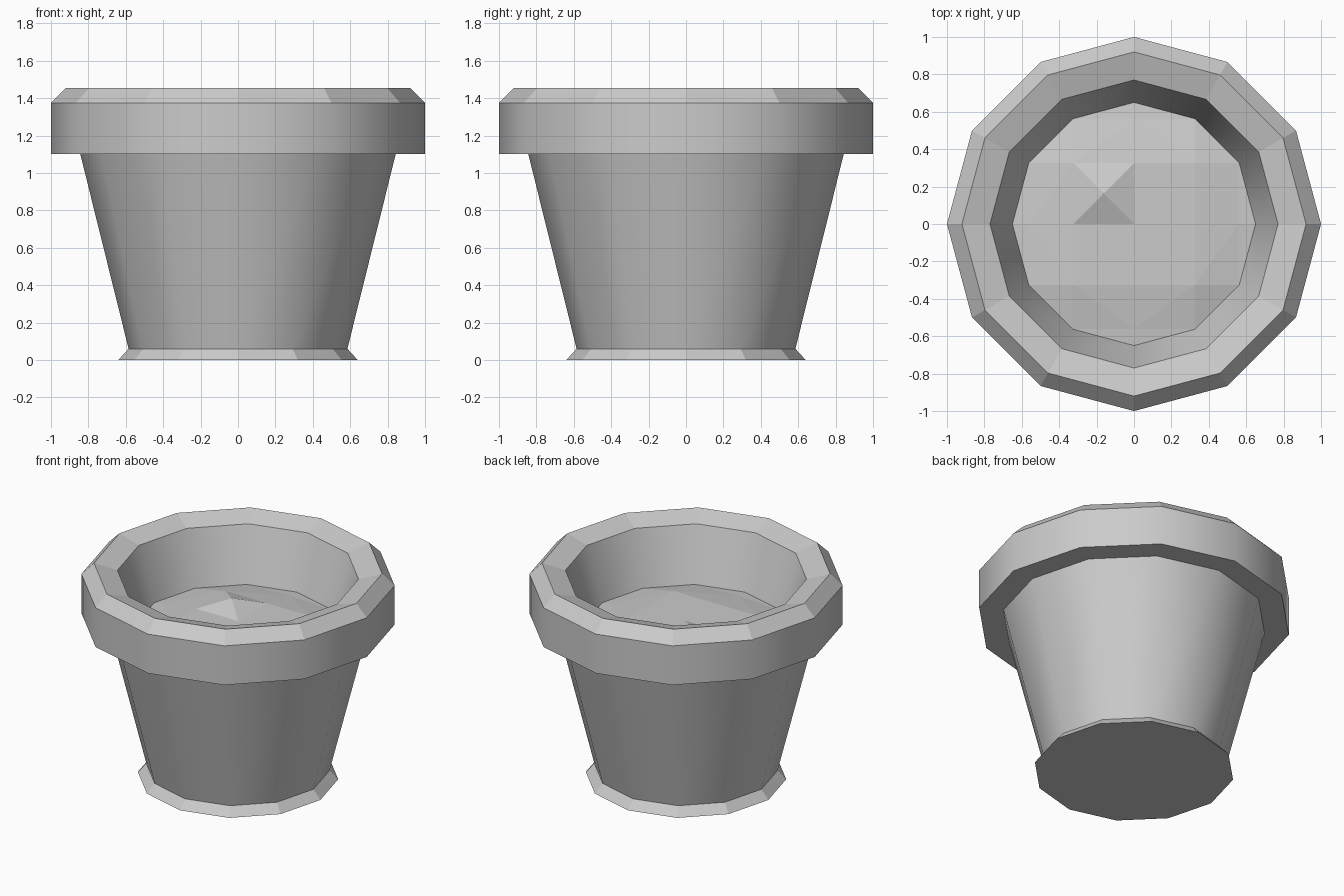
import bpy, bmesh
from math import cos, sin, pi
from mathutils import Vector
from mathutils.geometry import delaunay_2d_cdt

if "Cube" in bpy.data.objects:
    bpy.data.objects.remove(bpy.data.objects["Cube"])

SIDES = 12


def make_object(name, bm):
    bm.normal_update()
    me = bpy.data.meshes.new(name)
    bm.to_mesh(me)
    bm.free()
    ob = bpy.data.objects.new(name, me)
    bpy.context.collection.objects.link(ob)
    return ob


def ring(r):
    return [(r * cos(2 * pi * i / SIDES), r * sin(2 * pi * i / SIDES)) for i in range(SIDES)]


def lathe(name, profile, smooth_bands, cap_bottom=False):
    """Spin (radius, z) points; bands listed in smooth_bands are smooth shaded."""
    bm = bmesh.new()
    rings = [[bm.verts.new((x, y, z)) for x, y in ring(r)] for r, z in profile]
    for b, (lo, hi) in enumerate(zip(rings, rings[1:])):
        for i in range(SIDES):
            j = (i + 1) % SIDES
            f = bm.faces.new((lo[i], lo[j], hi[j], hi[i]))
            f.smooth = b in smooth_bands
    if cap_bottom:
        bm.faces.new(rings[0][::-1])
    return make_object(name, bm)


# Flared foot with closed underside
lathe("foot", [(0.64, 0), (0.585, 0.06)], (), cap_bottom=True)

# Tapered body, overhanging rim, sloped lip and inner wall
lathe("pot", [(0.585, 0.06), (0.843, 1.10), (1.0, 1.10), (1.0, 1.375),
              (0.92, 1.455), (0.77, 1.41), (0.65, 1.04)], (0, 2, 5))

# Low-poly mound of soil: edge ring, inner lattice and one clod
R, Z, S = 0.65, 1.04, 0.325
points = [(x, y, Z) for x, y in ring(R)]
points += [(x * S, y * S, 1.085) for x in (-1, 0, 1) for y in (-1, 0, 1)]
points += [(x * 0.56, y * 0.56, 1.05) for x, y in ((1, 0), (0, 1), (-1, 0), (0, -1))]
points.append((-S / 2, S / 2, 1.14))
flat = [Vector(p[:2]) for p in points]
_, _, tris, source, _, _ = delaunay_2d_cdt(flat, [], [list(range(SIDES))], 1, 1e-5)
bm = bmesh.new()
verts = [bm.verts.new(points[s[0]]) for s in source]
for t in tris:
    bm.faces.new([verts[i] for i in t])
bmesh.ops.recalc_face_normals(bm, faces=bm.faces)
if sum(f.normal.z for f in bm.faces) < 0:
    bmesh.ops.reverse_faces(bm, faces=bm.faces)
make_object("soil", bm)
